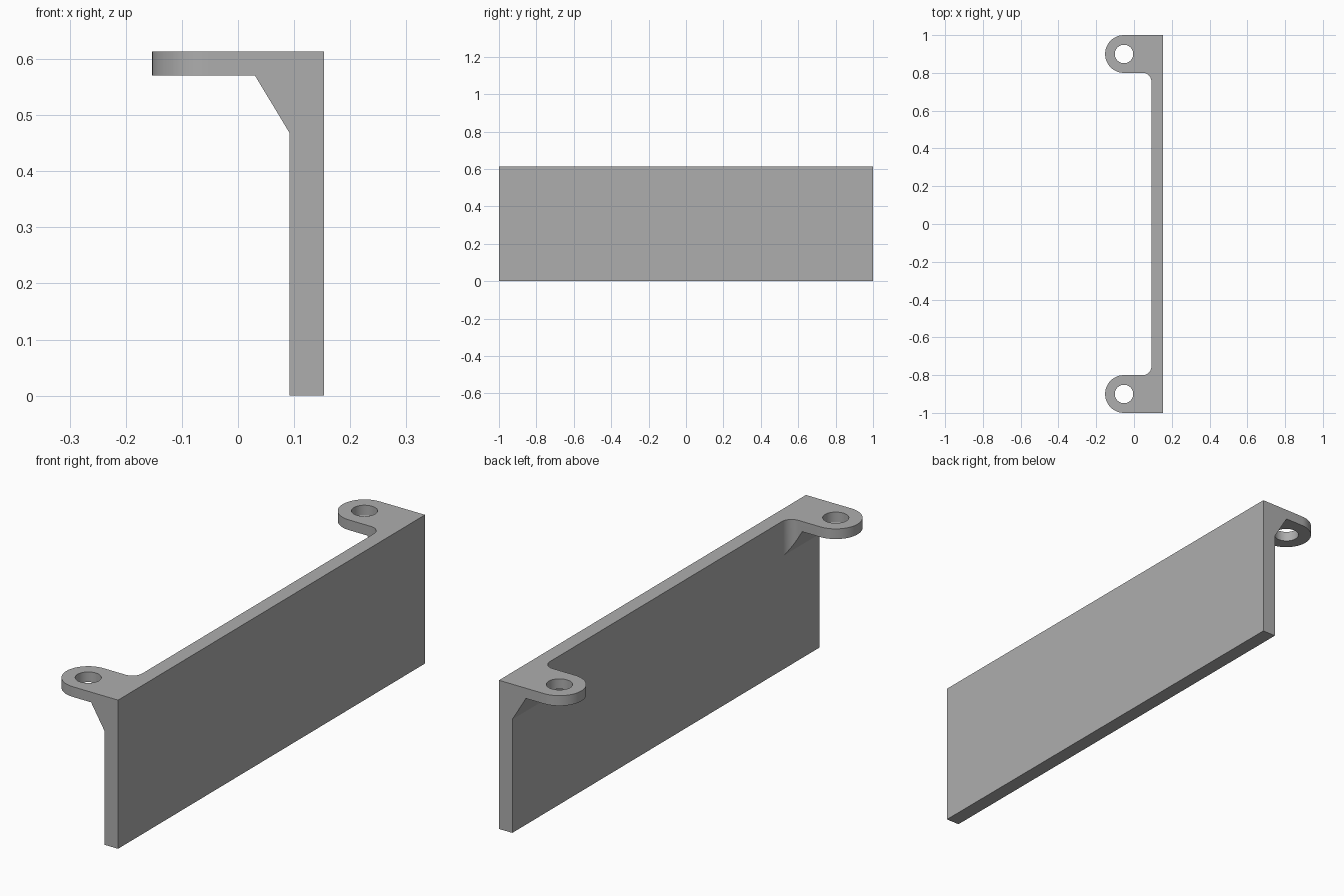
import bpy
import bmesh
from math import sin, cos, pi, radians
from mathutils import Vector

if "Cube" in bpy.data.objects:
    bpy.data.objects.remove(bpy.data.objects["Cube"], do_unlink=True)

HALF_W, HALF_L, HEIGHT = 0.153, 1.0, 0.613
WALL_X = 0.092           # inner face of the plate
LUG_R, HOLE_R, FILLET = 0.1, 0.049, 0.045
LUG_X, LUG_Y = LUG_R - HALF_W, HALF_L - LUG_R
LUG_Z = 0.571            # underside of the lugs

grey = bpy.data.materials.new("plain grey")
grey.use_nodes = True
colour = (0.42, 0.42, 0.42, 1)
grey.diffuse_color = colour
grey.node_tree.nodes["Principled BSDF"].inputs["Base Color"].default_value = colour


def arc(cx, cy, r, start, end, steps):
    angles = [radians(start + (end - start) * i / steps) for i in range(steps + 1)]
    return [(cx + r * cos(a), cy + r * sin(a)) for a in angles]


def prism(name, points, direction):
    """Closed solid from a planar outline pushed along a direction."""
    bm = bmesh.new()
    face = bm.faces.new([bm.verts.new(p) for p in points])
    moved = bmesh.ops.extrude_face_region(bm, geom=[face], use_keep_orig=True)["geom"]
    bmesh.ops.translate(bm, vec=Vector(direction),
                        verts=[v for v in moved if isinstance(v, bmesh.types.BMVert)])
    bmesh.ops.recalc_face_normals(bm, faces=bm.faces)
    mesh = bpy.data.meshes.new(name)
    bm.to_mesh(mesh)
    bm.free()
    mesh.materials.append(grey)
    obj = bpy.data.objects.new(name, mesh)
    bpy.context.collection.objects.link(obj)
    return obj


def cut(target, cutter):
    cutter.hide_render = True
    mod = target.modifiers.new("cut", "BOOLEAN")
    mod.operation, mod.solver, mod.object = "DIFFERENCE", "EXACT", cutter
    bpy.context.view_layer.objects.active = target
    bpy.ops.object.modifier_apply(modifier=mod.name)
    bpy.data.objects.remove(cutter, do_unlink=True)


# Plan outline: plate edge, rounded lug and inner fillet, mirrored end to end
half = [(HALF_W, HALF_L)]
half += arc(LUG_X, LUG_Y, LUG_R, 90, 270, 32)
half += arc(WALL_X - FILLET, LUG_Y - LUG_R - FILLET, FILLET, 90, 0, 10)
outline = half + [(x, -y) for x, y in reversed(half)]
bracket = prism("mounting_bracket", [(x, y, 0) for x, y in outline], (0, 0, HEIGHT))

# Clear the space under the lugs, leaving sloped gussets
under = [(-0.4, -0.2), (WALL_X, -0.2), (WALL_X, 0.468), (0.03, LUG_Z), (-0.4, LUG_Z)]
cut(bracket, prism("under_cutter", [(x, -1.5, z) for x, z in under], (0, 3, 0)))

# Screw holes
for side in (-1, 1):
    ring = arc(LUG_X, side * LUG_Y, HOLE_R, 0, 360, 32)[:-1]
    cut(bracket, prism("hole_cutter", [(x, y, 0.5) for x, y in ring], (0, 0, 0.3)))

# Smooth the rounded walls, keep the edges sharp
bpy.ops.object.select_all(action="DESELECT")
bracket.select_set(True)
bpy.context.view_layer.objects.active = bracket
bpy.ops.object.shade_smooth_by_angle(angle=radians(25))
